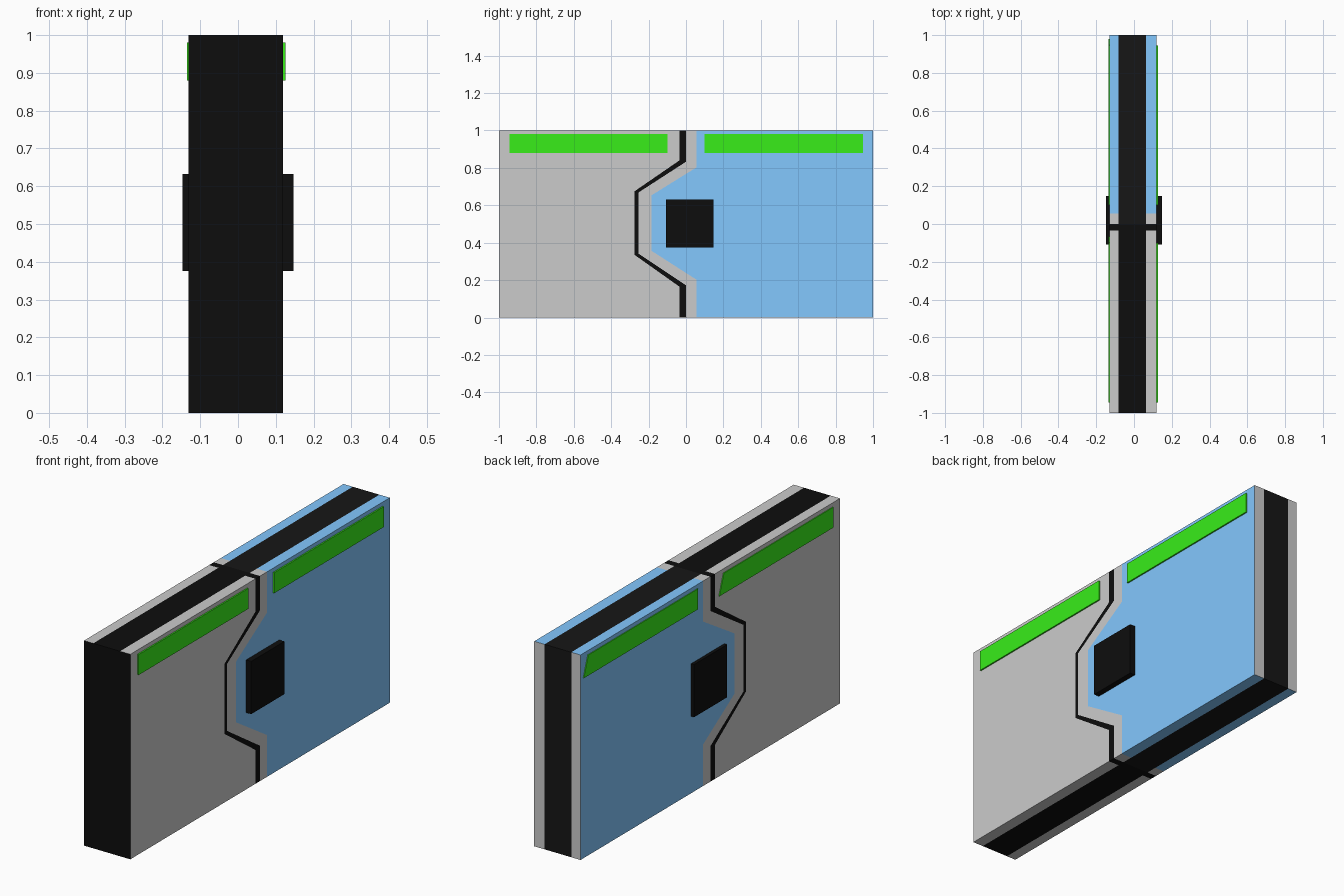
import bpy, bmesh

if "Cube" in bpy.data.objects:
    bpy.data.objects.remove(bpy.data.objects["Cube"])

def material(name, rgb):
    m = bpy.data.materials.new(name)
    m.diffuse_color = (*rgb, 1)
    m.use_nodes = True
    m.node_tree.nodes["Principled BSDF"].inputs["Base Color"].default_value = m.diffuse_color
    return m

GREY = material("grey", (0.8, 0.8, 0.8))
BLUE = material("blue", (0.23, 0.58, 1.0))
BLACK = material("black", (0.004, 0.004, 0.004))
SOFT_BLACK = material("soft_black", (0.008, 0.008, 0.008))
GREEN = material("green", (0.04, 0.85, 0.01))

def prism(name, outline, x0, x1, mat, end_mat=None, end_y=None):
    """Extrude a (y, z) outline along x; faces lying at y = end_y get end_mat."""
    bm = bmesh.new()
    face = bm.faces.new([bm.verts.new((x0, y, z)) for y, z in outline])
    out = bmesh.ops.extrude_face_region(bm, geom=[face])["geom"]
    bmesh.ops.translate(bm, vec=(x1 - x0, 0, 0),
                        verts=[g for g in out if isinstance(g, bmesh.types.BMVert)])
    bmesh.ops.recalc_face_normals(bm, faces=bm.faces)
    if end_mat:
        for f in bm.faces:
            if all(abs(v.co.y - end_y) < 1e-4 for v in f.verts):
                f.material_index = 1
    me = bpy.data.meshes.new(name)
    bm.to_mesh(me)
    bm.free()
    for m in (mat, end_mat):
        if m:
            me.materials.append(m)
    ob = bpy.data.objects.new(name, me)
    bpy.context.collection.objects.link(ob)
    return ob

def rect(y0, y1, z0, z1):
    return [(y0, z0), (y1, z0), (y1, z1), (y0, z1)]

# Stepped joint lines between the two door leaves
def joint(y_out, y_in, z_a, z_b):
    return [(y_out, 0), (y_out, z_a), (y_in, z_b),
            (y_in, 1 - z_b + 0.01), (y_out, 1 - z_a + 0.005), (y_out, 1)]

seam_front = joint(-0.035, -0.275, 0.165, 0.335)
seam_back = joint(0.0, -0.255, 0.172, 0.342)
trim_back = joint(0.055, -0.185, 0.203, 0.357)

front_leaf = [(-1, 1), (-1, 0)] + seam_front
seal = seam_front + seam_back[::-1]
trim = seam_back + trim_back[::-1]
back_leaf = trim_back + [(1, 1), (1, 0)]
back_core = seam_back + [(1, 1), (1, 0)]

# Door core and seal strip through the full thickness
XL, CL, CR, XR = -0.131, -0.081, 0.063, 0.119
prism("front_core", front_leaf, CL, CR, BLACK)
prism("back_core", back_core, CL, CR, SOFT_BLACK)
prism("seam_seal", seal, XL, XR, BLACK)

# Outer panels, trim and lights on both sides
left_slant = 0.035
for side, a, b, light in (("left", XL, CL, -0.135), ("right", CR, XR, 0.126)):
    prism(f"front_panel_{side}", front_leaf, a, b, GREY, BLACK, -1)
    prism(f"back_panel_{side}", back_leaf, a, b, BLUE, GREY, 1)
    prism(f"joint_trim_{side}", trim, a, b, GREY)
    face_x = XL if side == "left" else XR
    for part, y0, y1 in (("front", -0.945, -0.10), ("back", 0.10, 0.945)):
        shape = rect(y0, y1, 0.88, 0.98)
        if side == "left":
            shape[1] = (y1 + left_slant, 0.88)
        prism(f"{part}_light_{side}", shape, face_x, light, GREEN)

# Lock block passing through both faces
prism("lock_block", rect(-0.108, 0.148, 0.375, 0.632), -0.147, 0.147, BLACK)
